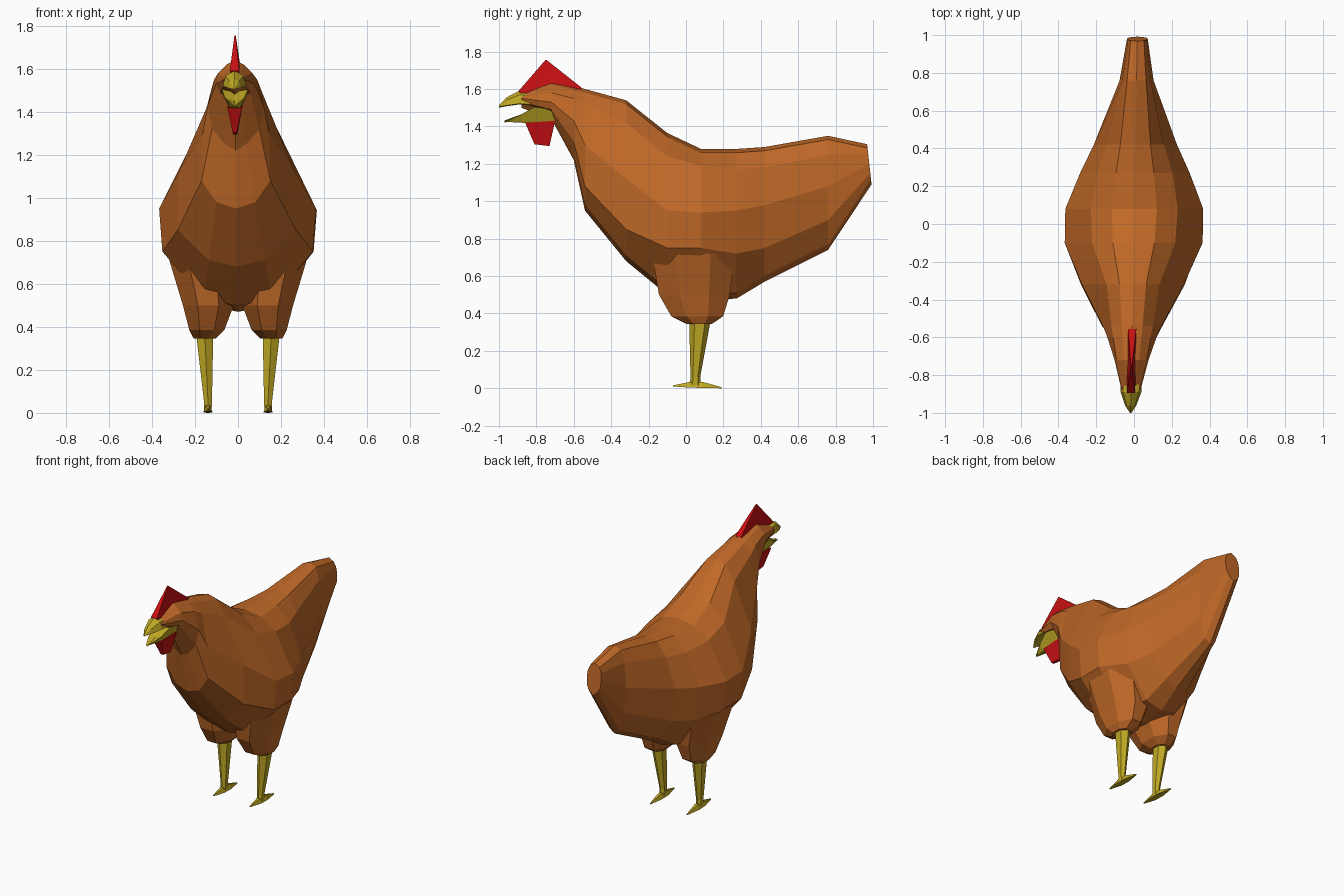
import bpy, bmesh, math
from mathutils import Vector

cube = bpy.data.objects.get("Cube")
if cube:
    bpy.data.objects.remove(cube, do_unlink=True)


def material(name, rgb):
    m = bpy.data.materials.new(name)
    m.diffuse_color = (*rgb, 1)
    m.use_nodes = True
    m.node_tree.nodes["Principled BSDF"].inputs["Base Color"].default_value = (*rgb, 1)
    return m


feather = material("feather brown", (0.52, 0.138, 0.02))
red = material("comb red", (0.58, 0.005, 0.006))
yellow = material("beak yellow", (0.53, 0.40, 0.018))


def loft(name, rings, mat, lean=0.018):
    """Skin a row of equal-sized closed rings, cap both ends, turn slightly about z."""
    bm = bmesh.new()
    rows = [[bm.verts.new((p[0] + lean * p[1], p[1], p[2])) for p in ring] for ring in rings]
    n = len(rows[0])
    for a, b in zip(rows, rows[1:]):
        for i in range(n):
            j = (i + 1) % n
            bm.faces.new((a[i], a[j], b[j], b[i]))
    bm.faces.new(rows[0])
    bm.faces.new(rows[-1])
    bmesh.ops.remove_doubles(bm, verts=bm.verts, dist=0.0005)
    bmesh.ops.recalc_face_normals(bm, faces=bm.faces)
    mesh = bpy.data.meshes.new(name)
    bm.to_mesh(mesh)
    bm.free()
    mesh.materials.append(mat)
    ob = bpy.data.objects.new(name, mesh)
    bpy.context.scene.collection.objects.link(ob)
    return ob


def oval(cx, cy, z, rx, ry, n=8):
    """Horizontal ring."""
    return [(cx + rx * math.cos(math.tau * (i + 0.5) / n),
             cy + ry * math.sin(math.tau * (i + 0.5) / n), z) for i in range(n)]


# Body: y, then five (half width, height) pairs from back ridge to keel
stations = [
    (-0.88, .025, 1.565, .042, 1.56, .05, 1.55, .045, 1.53, .025, 1.53),
    (-0.72, .04, 1.62, .08, 1.58, .09, 1.53, .07, 1.49, .03, 1.47),
    (-0.60, .05, 1.595, .10, 1.55, .13, 1.43, .11, 1.32, .05, 1.25),
    (-0.54, .055, 1.58, .11, 1.52, .155, 1.30, .16, 1.08, .09, 0.98),
    (-0.32, .07, 1.52, .14, 1.42, .27, 1.12, .275, .85, .13, .71),
    (-0.10, .11, 1.345, .22, 1.24, .365, .95, .35, .75, .16, .53),
    (0.08, .12, 1.26, .23, 1.19, .365, .94, .35, .75, .15, .50),
    (0.27, .10, 1.26, .20, 1.17, .29, .95, .27, .72, .12, .51),
    (0.42, .08, 1.27, .15, 1.18, .22, .98, .20, .75, .09, .60),
    (0.76, .05, 1.33, .075, 1.25, .09, 1.08, .08, .90, .04, .77),
    (0.98, .035, 1.285, .05, 1.25, .055, 1.20, .05, 1.15, .035, 1.12),
]
rings = []
for y, *v in stations:
    half = list(zip(v[0::2], v[1::2]))
    # the tail end slopes backwards towards the bottom
    def at(x, z, y=y):
        return (x, y + (0.11 * (1.2 - z) if y > 0.9 else 0), z)
    ring = [at(0, half[0][1] + 0.02)]
    ring += [at(x, z) for x, z in half]
    ring.append(at(0, half[-1][1] - 0.03))
    ring += [at(-x, z) for x, z in reversed(half)]
    rings.append(ring)
loft("body", rings, feather)


# Beak: y, half width, top, bottom
def beak(name, rows):
    loft(name, [[(0, y, t), (w * .75, y, (t + t + b) / 3), (w, y, b), (0, y, b - 0.004),
                 (-w, y, b), (-w * .75, y, (t + t + b) / 3)] for y, w, t, b in rows], yellow)


beak("upper_beak", [(-1.0, .004, 1.512, 1.505), (-0.96, .03, 1.555, 1.512),
                    (-0.89, .055, 1.592, 1.522), (-0.80, .055, 1.585, 1.515)])
# Lower beak is a keel: flat on top, narrow below
loft("lower_beak", [[(-w, y, t), (0, y, t - .012), (w, y, t), (w * .4, y, b), (-w * .4, y, b)]
                    for y, w, t, b in [(-0.97, .006, 1.432, 1.425), (-0.88, .045, 1.465, 1.42),
                                       (-0.81, .06, 1.505, 1.415), (-0.69, .06, 1.485, 1.415)]], yellow)


# Comb and wattle: horizontal slabs that narrow away from the head
def slab(name, rows):
    loft(name, [[(-w, f, zf), (w, f, zf), (w, b, zb), (-w, b, zb)]
                for f, zf, b, zb, w in rows], red)


slab("comb", [(-0.86, 1.54, -0.60, 1.57, .022), (-0.895, 1.59, -0.555, 1.605, .022),
              (-0.752, 1.755, -0.745, 1.755, .003)])
slab("wattle", [(-0.86, 1.42, -0.70, 1.43, .034), (-0.81, 1.305, -0.73, 1.295, .010)])

# Thighs, legs and feet on both sides
for side, s in (("left", 1), ("right", -1)):
    loft(side + "_thigh", [
        oval(s * .155, .07, .345, .055, .075),
        oval(s * .145, .06, .385, .088, .15),
        oval(s * .138, .045, .50, .128, .205),
        oval(s * .17, .04, .72, .165, .24)], feather, 0)
    loft(side + "_leg", [
        oval(s * .14, .05, .015, .02, .03, 6),
        oval(s * .14, .05, .06, .022, .026, 6),
        oval(s * .155, .075, .37, .046, .058, 6)], yellow, 0)
    # long foot, pointed at both ends
    loft(side + "_foot", [
        [(s * .14 - w, y, b), (s * .14 + w, y, b), (s * .14 + w * .5, y, t), (s * .14 - w * .5, y, t)]
        for y, w, b, t in [(-0.07, .003, .010, .016), (0.02, .021, .004, .034),
                           (0.09, .021, .002, .034), (0.19, .003, 0, .006)]], yellow, 0)
